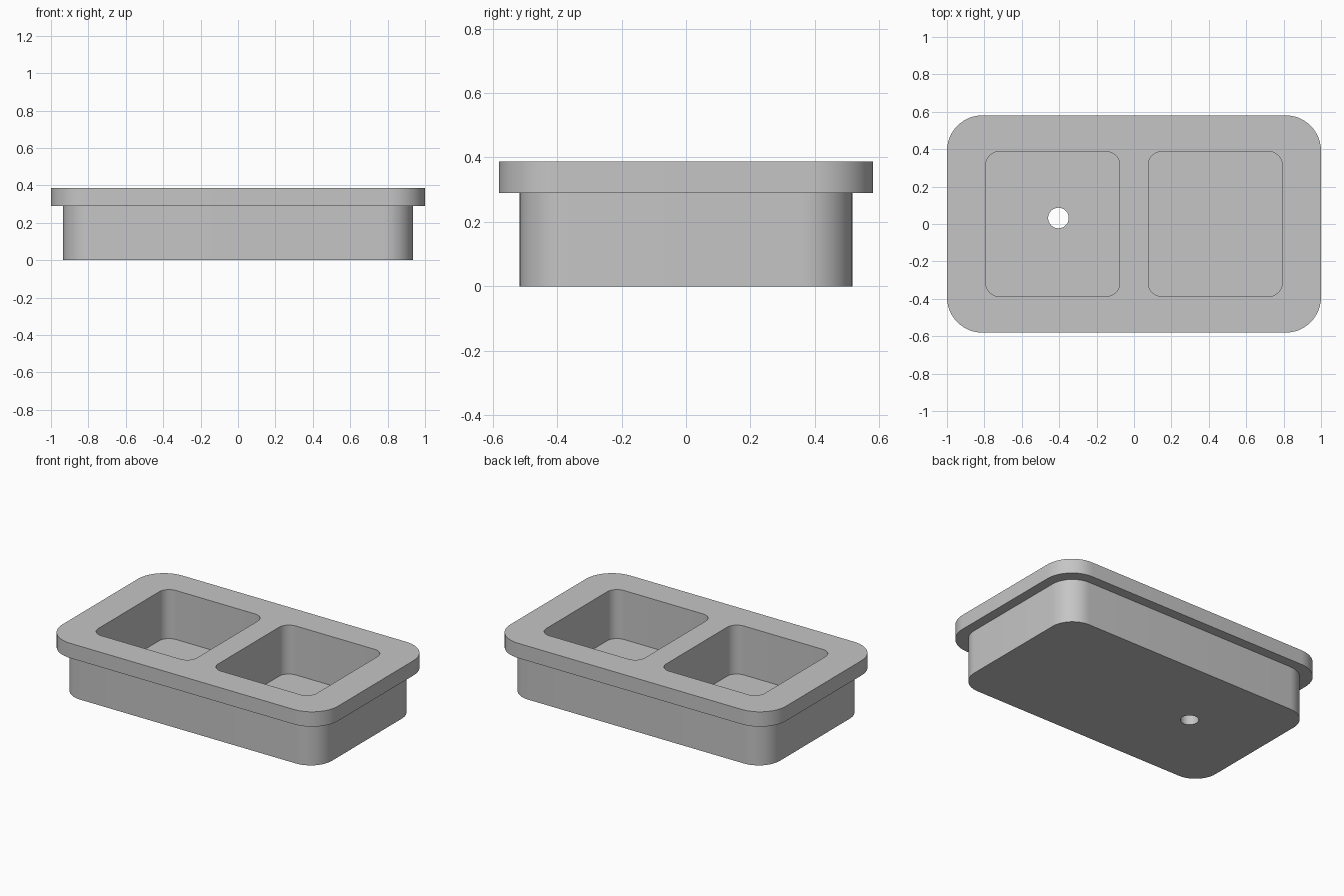
import bpy
import bmesh
from math import cos, sin, pi, radians

cube = bpy.data.objects.get("Cube")
if cube:
    bpy.data.objects.remove(cube, do_unlink=True)

grey = bpy.data.materials.new("plain_grey")
grey.use_nodes = True
colour = (0.56, 0.56, 0.56, 1)
grey.diffuse_color = colour
grey.node_tree.nodes["Principled BSDF"].inputs["Base Color"].default_value = colour


def rounded_outline(half_x, half_y, radius, steps=12):
    """Counter-clockwise outline of a rectangle with round corners."""
    points = []
    for corner, (sx, sy) in enumerate([(1, 1), (-1, 1), (-1, -1), (1, -1)]):
        for i in range(steps + 1):
            a = (corner + i / steps) * pi / 2
            points.append((sx * (half_x - radius) + radius * cos(a),
                           sy * (half_y - radius) + radius * sin(a)))
    return points


def loft(name, sections, centre=(0, 0)):
    """Closed solid through (outline, height) sections, bottom to top."""
    bm = bmesh.new()
    rings = [[bm.verts.new((x + centre[0], y + centre[1], z)) for x, y in outline]
             for outline, z in sections]
    for low, high in zip(rings, rings[1:]):
        for i in range(len(low)):
            j = (i + 1) % len(low)
            bm.faces.new((low[i], low[j], high[j], high[i]))
    bm.faces.new(rings[0][::-1])
    bm.faces.new(rings[-1])
    mesh = bpy.data.meshes.new(name)
    bm.to_mesh(mesh)
    bm.free()
    mesh.materials.append(grey)
    obj = bpy.data.objects.new(name, mesh)
    bpy.context.collection.objects.link(obj)
    return obj


# Tray: body with an overhanging rim
RIM_BOTTOM, TOP, FLOOR = 0.29, 0.387, 0.066
body = rounded_outline(0.935, 0.516, 0.155)
rim = rounded_outline(1.0, 0.581, 0.19)
tray = loft("tray", [(body, 0), (body, RIM_BOTTOM), (rim, RIM_BOTTOM), (rim, TOP)])

# Two pockets and a drain hole
pocket = rounded_outline(0.358, 0.387, 0.072)
hole = [(0.055 * cos(i * pi / 24), 0.055 * sin(i * pi / 24)) for i in range(48)]
cutters = [loft(side + "_pocket_cutter", [(pocket, FLOOR), (pocket, 0.6)], (x, 0))
           for side, x in (("left", 0.4345), ("right", -0.4345))]
cutters.append(loft("drain_hole_cutter", [(hole, -0.2), (hole, 0.2)], (-0.404, 0.032)))

bpy.ops.object.select_all(action="DESELECT")
bpy.context.view_layer.objects.active = tray
tray.select_set(True)
for cutter in cutters:
    cutter.hide_render = True
    cut = tray.modifiers.new(cutter.name, "BOOLEAN")
    cut.operation = "DIFFERENCE"
    cut.solver = "EXACT"
    cut.object = cutter
    bpy.ops.object.modifier_apply(modifier=cut.name)
for cutter in cutters:
    bpy.data.objects.remove(cutter, do_unlink=True)

bpy.ops.object.shade_smooth_by_angle(angle=radians(30))
